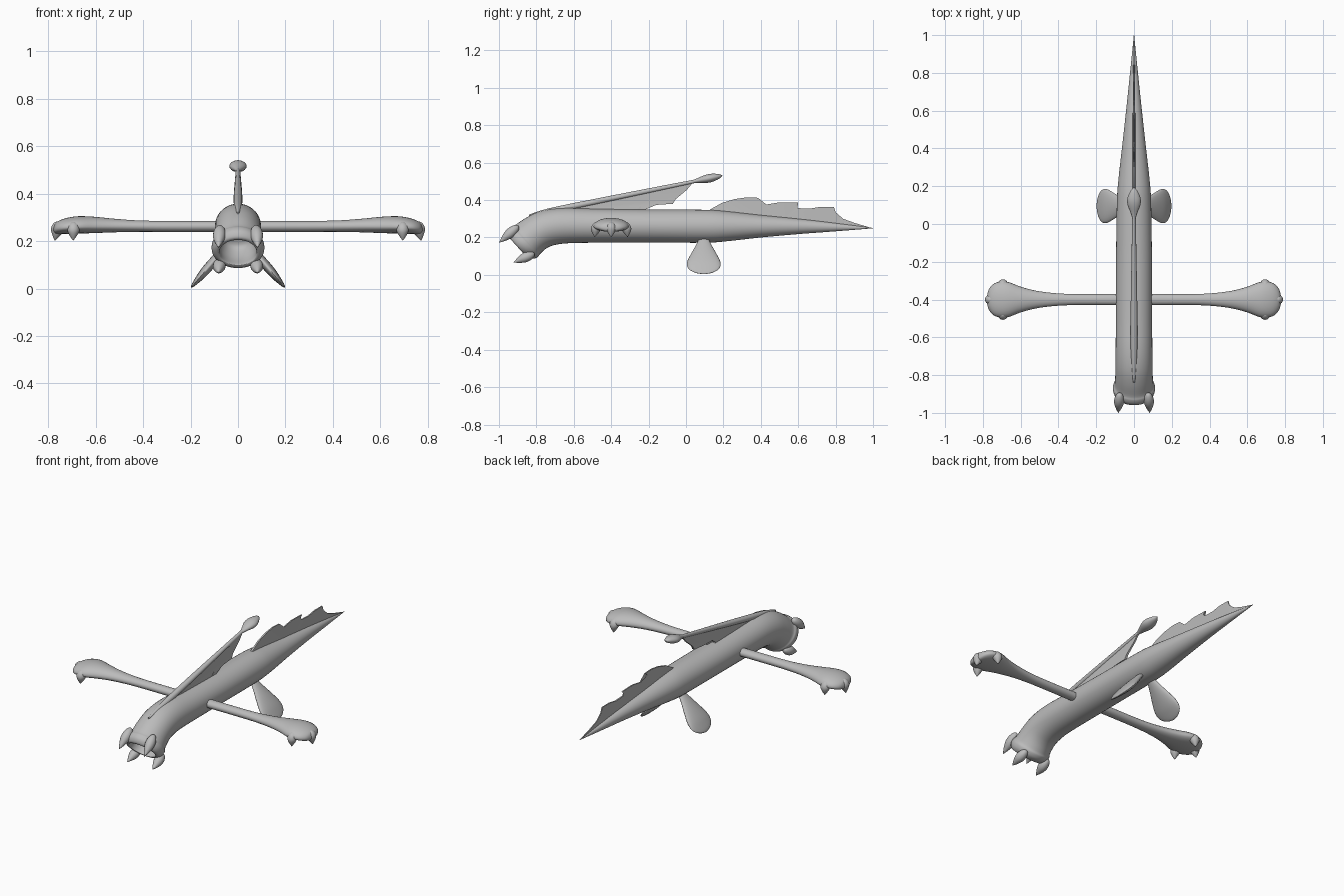
import bpy, bmesh, math
from mathutils import Vector

grey = bpy.data.materials.new("plain_grey")
grey.diffuse_color = (0.5, 0.5, 0.5, 1)


def finish(name, bm, angle=40):
    bmesh.ops.recalc_face_normals(bm, faces=bm.faces)
    me = bpy.data.meshes.new(name)
    bm.to_mesh(me)
    bm.free()
    me.materials.append(grey)
    ob = bpy.data.objects.new(name, me)
    bpy.context.collection.objects.link(ob)
    bpy.ops.object.select_all(action='DESELECT')
    ob.select_set(True)
    bpy.context.view_layer.objects.active = ob
    bpy.ops.object.shade_smooth_by_angle(angle=math.radians(angle))
    return ob


def smooth_rows(rows, steps):
    """Catmull-Rom interpolation of rows of numbers."""
    out = []
    for i in range(len(rows) - 1):
        p0, p1, p2 = rows[max(i - 1, 0)], rows[i], rows[i + 1]
        p3 = rows[min(i + 2, len(rows) - 1)]
        for s in range(steps):
            t = s / steps
            out.append([0.5 * (2 * b + (c - a) * t + (2 * a - 5 * b + 4 * c - d) * t * t
                               + (3 * b - a - 3 * c + d) * t ** 3)
                        for a, b, c, d in zip(p0, p1, p2, p3)])
    return out + [list(rows[-1])]


def loft(name, rings, n=28, angle=40):
    """Skin of elliptical rings, each (centre, half axis u, upper half axis v, lower half axis w)."""
    bm = bmesh.new()
    loops = []
    for c, u, v, w in rings:
        loop = []
        for k in range(n):
            a = 2 * math.pi * k / n
            s = math.sin(a)
            loop.append(bm.verts.new(c + u * math.cos(a) + (v if s > 0 else w) * s))
        loops.append(loop)
    for a, b in zip(loops, loops[1:]):
        for k in range(n):
            bm.faces.new((a[k], a[(k + 1) % n], b[(k + 1) % n], b[k]))
    bm.faces.new(loops[0])
    bm.faces.new(loops[-1])
    return finish(name, bm, angle)


def spindle(name, start, end, flat, profile, steps=3, n=14):
    """Round part from start to end; profile rows are (fraction, half width, half depth)."""
    start, end = Vector(start), Vector(end)
    d = end - start
    u = Vector(flat).normalized()
    v = d.normalized().cross(u)
    rings = []
    for t, a, b in smooth_rows(profile, steps):
        a, b = max(a, 0.0005), max(b, 0.0005)
        rings.append((start + d * t, u * a, v * b, v * b))
    return loft(name, rings, n, 60)


def plate(name, pts, half):
    """Thin upright membrane on the centre line from (y, z, edge factor) points."""
    bm = bmesh.new()
    sides = [[bm.verts.new((s * half * f, y, z)) for y, z, f in pts] for s in (-1, 1)]
    for s in sides:
        bm.faces.new(s)
    for k in range(len(pts)):
        j = (k + 1) % len(pts)
        bm.faces.new((sides[0][k], sides[0][j], sides[1][j], sides[1][k]))
    bmesh.ops.triangulate(bm, faces=[f for f in bm.faces if len(f.verts) > 4])
    return finish(name, bm, 30)


# Body: throat, rolled lip, curved neck, trunk and tail (y, z, half width, half height, tilt)
throat = [(-0.77, 0.225, 0.02, 0.02, 42), (-0.785, 0.215, 0.06, 0.055, 42),
          (-0.84, 0.185, 0.078, 0.072, 42), (-0.892, 0.155, 0.078, 0.070, 42)]
lip = [(-0.903, 0.152, 0.086, 0.077, 42), (-0.899, 0.155, 0.100, 0.090, 42),
       (-0.882, 0.165, 0.110, 0.105, 42), (-0.862, 0.178, 0.111, 0.108, 42),
       (-0.846, 0.190, 0.103, 0.102, 41)]
trunk = [(-0.80, 0.224, 0.099, 0.098, 33), (-0.74, 0.250, 0.098, 0.097, 18),
         (-0.65, 0.263, 0.097, 0.095, 4), (-0.50, 0.263, 0.096, 0.091, 0),
         (-0.20, 0.261, 0.095, 0.088, 0), (0.10, 0.260, 0.091, 0.088, 0),
         (0.22, 0.260, 0.084, 0.080, 0), (0.40, 0.260, 0.064, 0.060, 0),
         (0.60, 0.259, 0.042, 0.041, 0), (0.80, 0.255, 0.021, 0.022, 0),
         (1.0, 0.25, 0.001, 0.001, 0)]
rings = []
for y, z, rx, rv, a in smooth_rows(throat + lip + trunk, 4):
    a = math.radians(a)
    v = Vector((0, -math.sin(a), math.cos(a))) * rv
    rings.append((Vector((0, y, z)), Vector((rx, 0, 0)), v, v))
loft("body", rings, 36, 60)

# Arms with club ends (x, z, half depth, height above, height below)
arm = [(0.05, 0.262, 0.030, 0.023, 0.023), (0.30, 0.262, 0.029, 0.023, 0.023),
       (0.42, 0.262, 0.034, 0.025, 0.023), (0.52, 0.262, 0.047, 0.032, 0.025),
       (0.60, 0.261, 0.068, 0.041, 0.027), (0.66, 0.260, 0.091, 0.045, 0.028),
       (0.70, 0.259, 0.096, 0.043, 0.028), (0.74, 0.256, 0.085, 0.036, 0.026),
       (0.768, 0.252, 0.055, 0.025, 0.021), (0.779, 0.249, 0.015, 0.008, 0.008)]
claw = [(0, 0, 0), (0.06, 0.014, 0.014), (0.25, 0.025, 0.025), (0.5, 0.026, 0.026),
        (0.78, 0.014, 0.014), (1, 0, 0)]
for side, s in (("right", 1), ("left", -1)):
    loft(side + "_arm", [(Vector((s * x, -0.4, z)), Vector((0, d, 0)),
                          Vector((0, 0, up)), Vector((0, 0, -dn)) * -1)
                         for x, z, d, up, dn in smooth_rows(arm, 4)], 28, 60)
    # Claws under the club
    for k, (x0, y0, x1, y1) in enumerate(((0.693, -0.475, 0.695, -0.488),
                                          (0.755, -0.4, 0.772, -0.4),
                                          (0.693, -0.325, 0.695, -0.312))):
        spindle(f"{side}_claw_{k}", (s * x0, y0, 0.283), (s * x1, y1, 0.202), (0, 1, 0), claw)
    # Fangs around the mouth
    spindle(side + "_upper_fang", (s * 0.076, -0.895, 0.262), (s * 0.083, -1.0, 0.172),
            (1, 0, 0), claw)
    spindle(side + "_lower_fang", (s * 0.076, -0.81, 0.115), (s * 0.083, -0.922, 0.066),
            (1, 0, 0), claw)
    # Paddle fins below the trunk
    spindle(side + "_fin", (s * 0.035, 0.095, 0.195), (s * 0.198, 0.095, 0.004), (0, 1, 0),
            [(0, 0.025, 0.012), (0.2, 0.043, 0.016), (0.45, 0.070, 0.019), (0.68, 0.090, 0.018),
             (0.85, 0.082, 0.012), (0.96, 0.045, 0.006), (1, 0, 0)], 4, 24)

# Back spine with a bulb at its end
spindle("back_spine", (0, -0.84, 0.318), (0, 0.07, 0.505), (1, 0, 0),
        [(0, 0.004, 0.004), (0.12, 0.016, 0.016), (0.4, 0.018, 0.016), (0.8, 0.012, 0.012),
         (1, 0.009, 0.009)], 4)
spindle("spine_bulb", (0, 0.025, 0.496), (0, 0.195, 0.531), (1, 0, 0),
        [(0, 0.007, 0.007), (0.2, 0.018, 0.012), (0.45, 0.034, 0.021), (0.65, 0.035, 0.022),
         (0.88, 0.019, 0.013), (1, 0, 0)], 4, 20)

# Scalloped membrane under the spine
plate("spine_membrane", [(-0.72, 0.34, 1), (-0.25, 0.335, 1), (-0.26, 0.352, 1),
                         (-0.235, 0.372, 0.8), (-0.16, 0.374, 0.8), (-0.07, 0.380, 0.6),
                         (-0.055, 0.405, 0.5), (-0.02, 0.435, 0.4), (0.005, 0.455, 0.4),
                         (0.03, 0.485, 0.4), (0.04, 0.50, 0.4)], 0.012)

# Scalloped tail crest
plate("tail_crest", [(0.11, 0.33, 1), (0.13, 0.35, 0.6), (0.19, 0.384, 0.5), (0.26, 0.405, 0.5),
                     (0.33, 0.415, 0.4), (0.385, 0.412, 0.3), (0.368, 0.395, 0.3),
                     (0.38, 0.379, 0.4), (0.43, 0.376, 0.4), (0.50, 0.388, 0.4),
                     (0.60, 0.386, 0.3), (0.585, 0.372, 0.3), (0.595, 0.357, 0.4),
                     (0.66, 0.354, 0.4), (0.72, 0.364, 0.4), (0.79, 0.364, 0.3),
                     (0.80, 0.335, 0.3), (0.84, 0.300, 0.3), (0.90, 0.278, 0.3),
                     (0.995, 0.25, 0.2), (0.80, 0.255, 0.6), (0.5, 0.27, 1)], 0.009)
